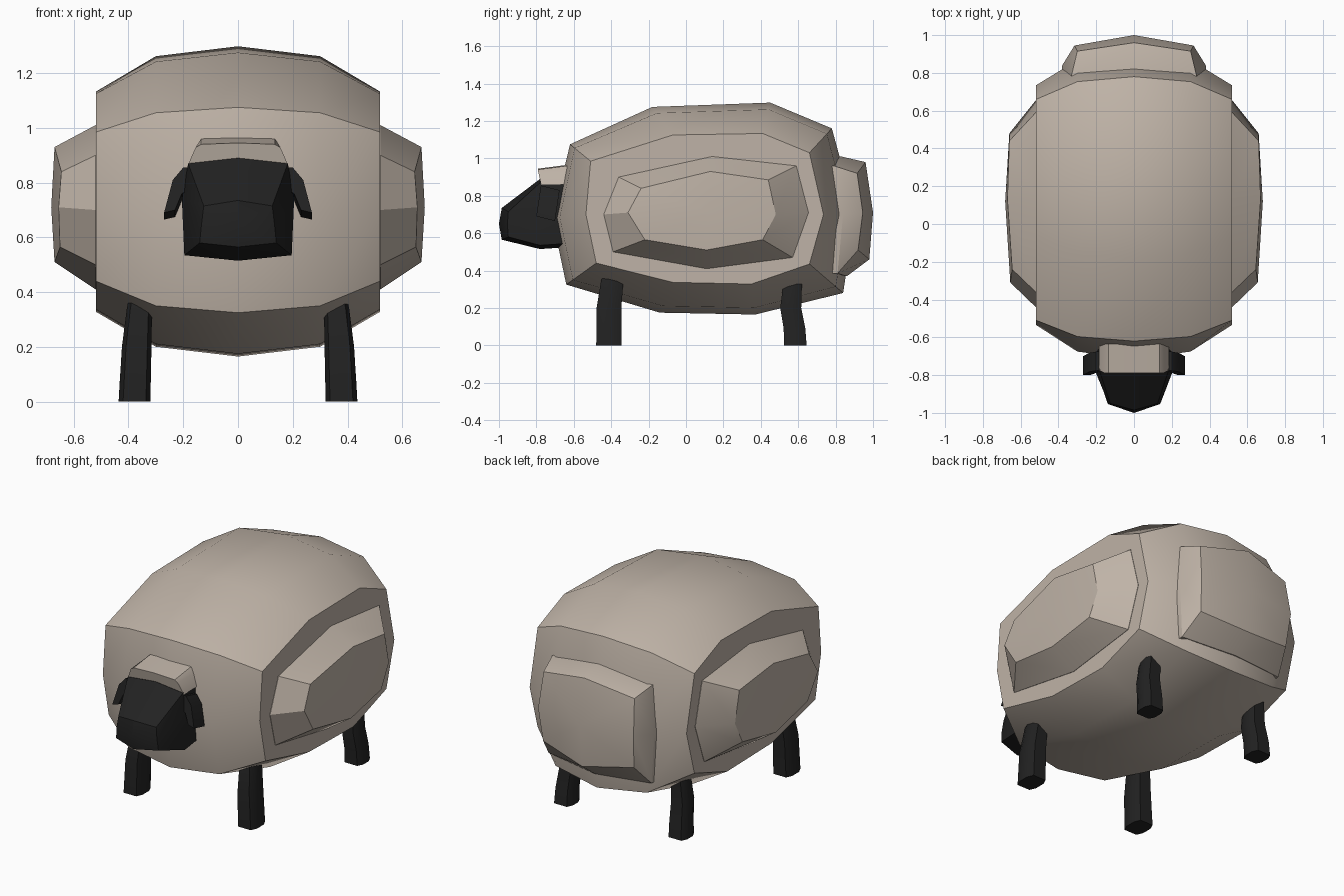
import bpy, bmesh, math

if "Cube" in bpy.data.objects:
    bpy.data.objects.remove(bpy.data.objects["Cube"])


def material(name, rgb):
    m = bpy.data.materials.new(name)
    m.diffuse_color = (*rgb, 1)
    m.use_nodes = True
    m.node_tree.nodes["Principled BSDF"].inputs["Base Color"].default_value = m.diffuse_color
    return m


WOOL = material("warm grey wool", (0.52, 0.45, 0.385))
SKIN = material("black skin", (0.016, 0.016, 0.016))


def loft(name, rings, mat, tip=None, angle=30):
    """Bridge closed rings of equal length; the last ring ends in a tip or a flat cap."""
    bm = bmesh.new()
    vs = [[bm.verts.new(p) for p in ring] for ring in rings]
    n = len(vs[0])
    for a, b in zip(vs, vs[1:]):
        for i in range(n):
            j = (i + 1) % n
            bm.faces.new((a[i], a[j], b[j], b[i]))
    bm.faces.new(vs[0])
    if tip:
        t = bm.verts.new(tip)
        for i in range(n):
            bm.faces.new((vs[-1][i], vs[-1][(i + 1) % n], t))
    else:
        bm.faces.new(vs[-1])
    bmesh.ops.recalc_face_normals(bm, faces=bm.faces)
    me = bpy.data.meshes.new(name)
    bm.to_mesh(me)
    bm.free()
    me.materials.append(mat)
    ob = bpy.data.objects.new(name, me)
    bpy.context.collection.objects.link(ob)
    bpy.ops.object.select_all(action='DESELECT')
    ob.select_set(True)
    bpy.context.view_layer.objects.active = ob
    bpy.ops.object.shade_smooth_by_angle(angle=math.radians(angle))
    return ob


def flip(rings, s):
    return [[(x * s, y, z) for x, y, z in r] for r in rings]


# Woolly body: side profiles (y, z) at the middle and at the flat flanks
mid = [(-.62, 1.075), (-.18, 1.275), (.45, 1.298), (.78, 1.16), (.905, .7),
       (.84, .28), (.37, .165), (-.14, .175), (-.64, .325), (-.715, .68)]
flank = [(-.51, .985), (-.07, 1.125), (.41, 1.133), (.66, 1.03), (.735, .7),
         (.66, .435), (.35, .328), (-.07, .337), (-.48, .44), (-.535, .7)]


def body_ring(x, t):
    return [(x, a[0] + (b[0] - a[0]) * t, a[1] + (b[1] - a[1]) * t)
            for a, b in zip(mid, flank)]


loft("body", [body_ring(x, t) for x, t in
              ((-.518, 1), (-.3, .22), (0, 0), (.3, .22), (.518, 1))], WOOL, angle=40)

# Raised wool pads on the flanks
outer = [(-.36, .9), (.14, 1.01), (.59, .96), (.655, .71),
         (.57, .47), (.11, .41), (-.39, .5), (-.44, .7)]
inner = [(.645, -.24, .84), (.67, .13, .93), (.66, .44, .885), (.66, .48, .7),
         (.66, .41, .565), (.67, .11, .51), (.65, -.22, .565), (.655, -.31, .71)]
for side, s in (("left", -1), ("right", 1)):
    rings = [[(.50, y, z) for y, z in outer], [(.52, y, z) for y, z in outer], inner]
    loft(side + "_wool_pad", flip(rings, s), WOOL, tip=(.682 * s, .12, .71))

# Raised wool pad on the rump
base = [(-.33, .79, .96), (0, .83, 1.01), (.33, .79, .96), (.38, .84, .7),
        (.34, .81, .385), (0, .86, .37), (-.34, .81, .385), (-.38, .84, .7)]
face = [(-.3, .915, .92), (0, .96, .98), (.3, .915, .92), (.315, .945, .71),
        (.3, .92, .51), (0, .98, .46), (-.3, .92, .51), (-.315, .945, .71)]
inside = [(x, y - .1, z) for x, y, z in base]
loft("rump_wool_pad", [inside, base, face], WOOL, tip=(0, 1.0, .71))

# Head: back, brow and muzzle rings


def head_ring(y, pts):
    half = [(x, y + dy, z) for x, dy, z in pts]
    return half + [(-x, b, z) for x, b, z in reversed(half) if x]


loft("head", [
    head_ring(-.56, [(0, 0, .86), (.17, 0, .85), (.19, 0, .74), (.18, 0, .55), (0, 0, .53)]),
    head_ring(-.78, [(0, 0, .89), (.182, 0, .87), (.205, 0, .74), (.196, 0, .535), (0, 0, .515)]),
    head_ring(-.95, [(0, -.035, .735), (.125, 0, .715), (.133, -.005, .65),
                     (.14, 0, .58), (0, -.035, .565)])],
    SKIN, tip=(0, -1.0, .65))

# Wool tuft on the head
loft("head_tuft", [
    [(-.185, y0, .86), (-.155, y1, .928), (-.135, y1, .935 + d), (0, y1, .94 + d),
     (.135, y1, .935 + d), (.155, y1, .928), (.185, y0, .86), (0, y0, .875)]
    for y0, y1, d in ((-.775, -.79, .005), (-.62, -.635, .025))], WOOL)

# Drooping ears
ear = [(.17, .855), (.2, .855), (.238, .81), (.27, .69), (.23, .70), (.205, .76), (.17, .78)]
for side, s in (("left", -1), ("right", 1)):
    rings = [[(x, y - (.86 - z) * .15, z - d) for x, z in ear]
             for y, d in ((-.775, 0), (-.675, .025))]
    loft(side + "_ear", flip(rings, s), SKIN)


# Legs: chamfered box rings, as (z, x centre, x half, y centre, y half)
def leg_ring(z, cx, hx, cy, hy):
    k, m = .72, .45
    return [(cx + hx * a, cy + hy * b, z) for a, b in
            ((1, m), (k, 1), (-k, 1), (-1, m), (-1, -m), (-k, -1), (k, -1), (1, -m))]


legs = {
    "front_leg": [(0, .378, .058, -.412, .068), (.2, .37, .054, -.412, .066),
                  (.34, .36, .046, -.395, .06), (.42, .35, .04, -.38, .05)],
    "back_leg": [(0, .378, .058, .585, .06), (.09, .376, .055, .58, .058),
                 (.2, .37, .052, .56, .056), (.33, .365, .045, .57, .05),
                 (.42, .35, .04, .57, .045)],
}
for name, rows in legs.items():
    for side, s in (("left", -1), ("right", 1)):
        loft(side + "_" + name, flip([leg_ring(*r) for r in rows], s), SKIN)
